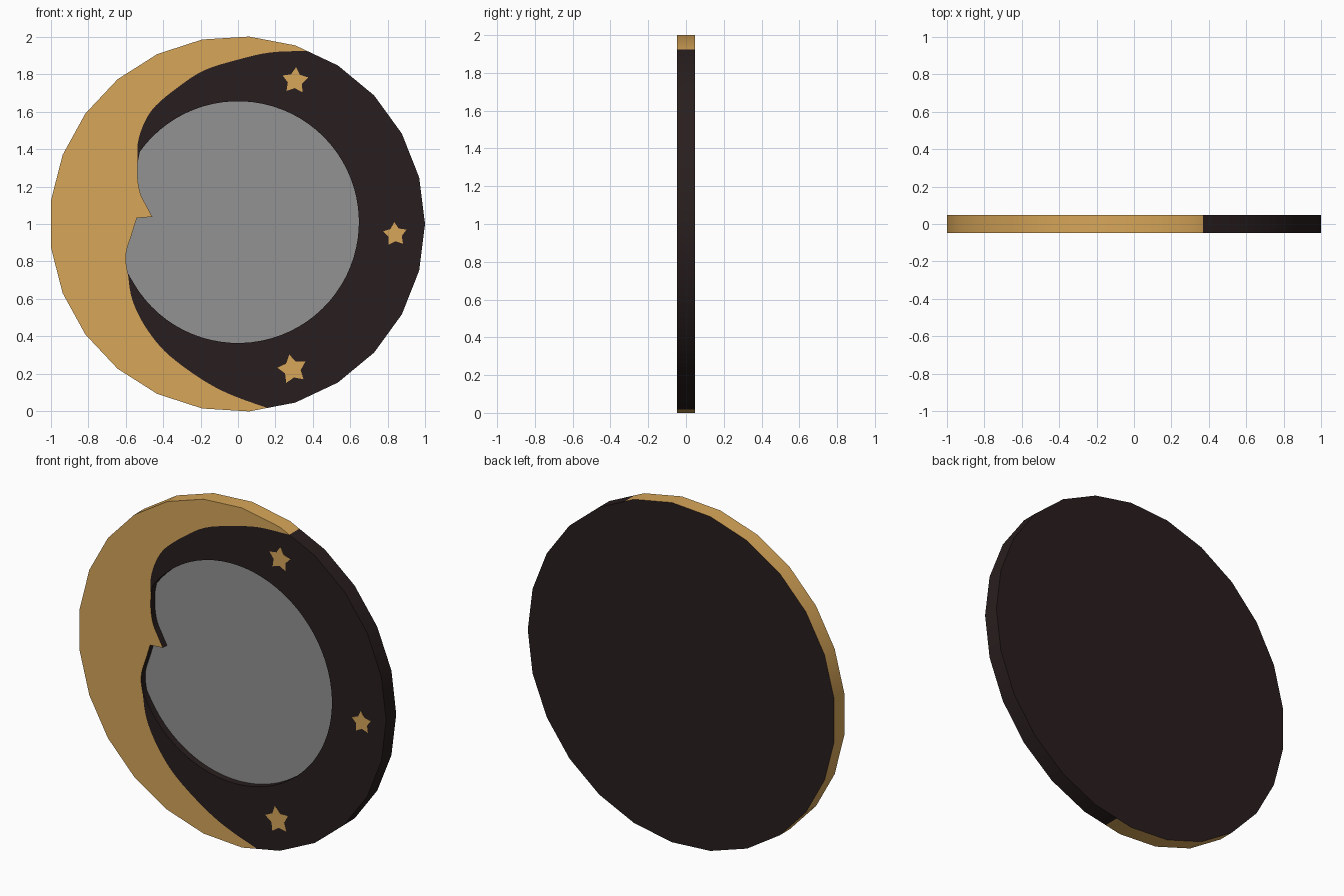
import bpy, bmesh, math
from mathutils import Vector

if "Cube" in bpy.data.objects:
    bpy.data.objects.remove(bpy.data.objects["Cube"])

FRONT, BACK, GLASS = -0.047, 0.047, -0.008


def material(name, rgb):
    m = bpy.data.materials.new(name)
    m.diffuse_color = (*rgb, 1)
    m.use_nodes = True
    m.node_tree.nodes["Principled BSDF"].inputs["Base Color"].default_value = m.diffuse_color
    return m


GOLD = material("gold", (0.68, 0.38, 0.10))
DARK = material("dark brown", (0.022, 0.013, 0.013))
GREY = material("mirror grey", (0.29, 0.29, 0.29))


def smooth_line(pts, steps=4):
    """Catmull-Rom curve through a few 2D points."""
    p = [Vector(q) for q in pts]
    p = [2 * p[0] - p[1]] + p + [2 * p[-1] - p[-2]]
    out = []
    for i in range(1, len(p) - 2):
        a, b, c, d = p[i - 1:i + 3]
        for s in range(steps):
            t = s / steps
            out.append(0.5 * (2 * b + (c - a) * t + (2 * a - 5 * b + 4 * c - d) * t * t
                              + (3 * b - a - 3 * c + d) * t ** 3))
    return out + [p[-2]]


def finish(bm, name, mats):
    """Split big outlines into triangles and make the object."""
    bm.normal_update()
    bmesh.ops.triangulate(bm, faces=[f for f in bm.faces if len(f.verts) > 4])
    me = bpy.data.meshes.new(name)
    bm.to_mesh(me)
    bm.free()
    for m in mats:
        me.materials.append(m)
    ob = bpy.data.objects.new(name, me)
    bpy.context.collection.objects.link(ob)
    return ob


def row(bm, pts, y):
    return [bm.verts.new((p[0], y, p[1])) for p in pts]


def strip(bm, a, b, mat=0):
    for i in range(len(a) - 1):
        bm.faces.new((a[i], b[i], b[i + 1], a[i + 1])).material_index = mat


# Outer outline: 25 sides, split where gold meets dark
rim = [Vector((1.002 * math.cos(math.tau * k / 25) - 0.004,
               1 + 1.002 * math.sin(math.tau * k / 25))) for k in range(25)]
split_top = rim[5].lerp(rim[4], 0.27)
split_low = rim[19].lerp(rim[20], 0.4)
gold_arc = [split_top] + rim[5:20] + [split_low]
dark_arc = rim[20:] + rim[:5]

# Moon face profile: chin, mouth to nose, forehead (bottom to top)
chin = smooth_line([split_low, (0.01, 0.07), (-0.12, 0.128), (-0.257, 0.214), (-0.39, 0.32),
                    (-0.48, 0.43), (-0.54, 0.535), (-0.572, 0.626), (-0.588, 0.738)])
nose = (smooth_line([(-0.588, 0.738), (-0.598, 0.80), (-0.594, 0.86), (-0.567, 0.945),
                     (-0.54, 1.032)])
        + smooth_line([(-0.457, 1.038), (-0.49, 1.10), (-0.52, 1.16), (-0.535, 1.24),
                       (-0.535, 1.33)]))
brow = smooth_line([(-0.535, 1.33), (-0.535, 1.43), (-0.50, 1.54), (-0.44, 1.63), (-0.32, 1.73),
                    (-0.18, 1.82), (0, 1.877), (0.17, 1.915), split_top])

# Round part of the mirror opening, from chin junction round to brow junction
opening = []
for i in range(1, 64):
    a = math.radians(205.2 + (509.1 - 205.2) * i / 64)
    opening.append((0.645 * math.cos(a), 1.01 + 0.645 * math.sin(a)))

# Frame: crescent moon, dark night ring, rim, back and recess wall
bm = bmesh.new()
f_gold, f_dark = row(bm, gold_arc, FRONT), row(bm, dark_arc, FRONT)
f_chin = [f_gold[-1]] + row(bm, chin[1:], FRONT)
f_nose = [f_chin[-1]] + row(bm, nose[1:], FRONT)
f_brow = [f_nose[-1]] + row(bm, brow[1:-1], FRONT) + [f_gold[0]]
f_open = row(bm, opening, FRONT)

bm.faces.new(f_gold + f_chin[1:] + f_nose[1:] + f_brow[1:-1]).material_index = 0
bm.faces.new([f_gold[-1]] + f_dark + f_brow[::-1]
             + f_open[::-1] + f_chin[:0:-1]).material_index = 1

b_gold, b_dark = row(bm, gold_arc, BACK), row(bm, dark_arc, BACK)
strip(bm, f_gold, b_gold, 0)
strip(bm, [f_gold[-1]] + f_dark + [f_gold[0]], [b_gold[-1]] + b_dark + [b_gold[0]], 1)
bm.faces.new((b_gold + b_dark)[::-1]).material_index = 1

hole = f_open + f_nose[::-1]
inner = row(bm, [(v.co.x, v.co.z) for v in hole], GLASS)
strip(bm, inner + inner[:1], hole + hole[:1], 1)
outline = [(v.co.x, v.co.z) for v in inner]
frame = finish(bm, "moon_frame", [GOLD, DARK])
bpy.context.view_layer.objects.active = frame
frame.select_set(True)
bpy.ops.object.shade_smooth_by_angle(angle=math.radians(30))

# Mirror glass set into the opening
bm = bmesh.new()
bm.faces.new(row(bm, outline, GLASS))
finish(bm, "mirror_glass", [GREY])

# Thin gold stars on the dark ring
for n, (x, z, r, tilt) in enumerate([(0.305, 1.765, 0.072, -4), (0.838, 0.945, 0.066, 4),
                                     (0.29, 0.225, 0.08, 12)]):
    pts = []
    for k in range(10):
        a = math.radians(90 + tilt + 36 * k)
        q = r * (0.56 if k % 2 else 1)
        pts.append((x + q * math.cos(a), z + q * math.sin(a)))
    bm = bmesh.new()
    top, base = row(bm, pts, FRONT - 0.001), row(bm, pts, FRONT)
    bm.faces.new(top)
    strip(bm, top + top[:1], base + base[:1])
    finish(bm, f"star_{n + 1}", [GOLD])
